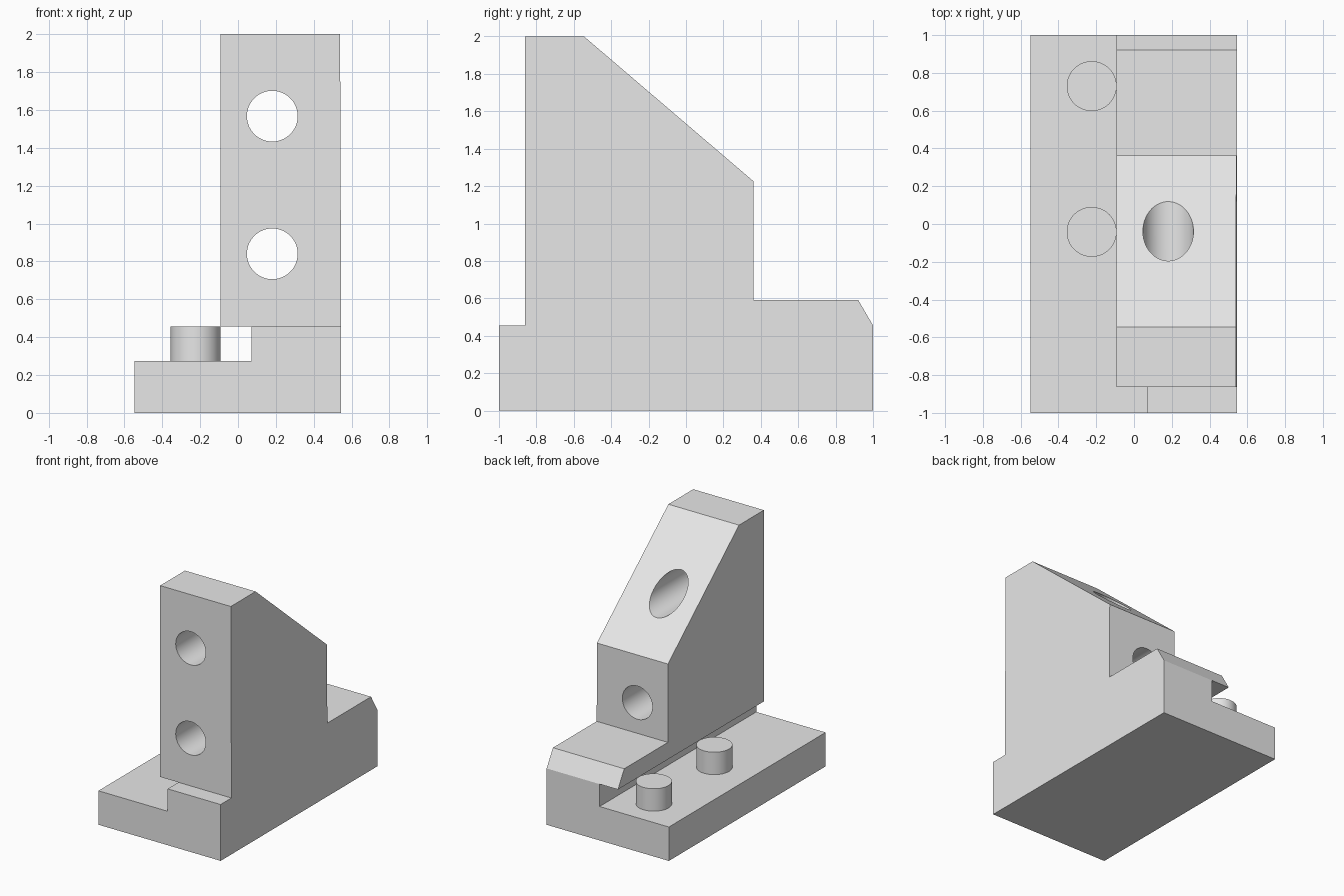
import bpy, bmesh, math
from mathutils import Vector, Matrix

if "Cube" in bpy.data.objects:
    bpy.data.objects.remove(bpy.data.objects["Cube"])

grey = bpy.data.materials.new("light_grey")
grey.diffuse_color = (0.8, 0.8, 0.8, 1)
grey.use_nodes = True
grey.node_tree.nodes["Principled BSDF"].inputs["Base Color"].default_value = grey.diffuse_color


def finish(bm, name):
    bmesh.ops.recalc_face_normals(bm, faces=bm.faces)
    mesh = bpy.data.meshes.new(name)
    bm.to_mesh(mesh)
    bm.free()
    mesh.materials.append(grey)
    obj = bpy.data.objects.new(name, mesh)
    bpy.context.collection.objects.link(obj)
    return obj


def extrude(name, points, offset):
    bm = bmesh.new()
    face = bm.faces.new([bm.verts.new(p) for p in points])
    new = bmesh.ops.extrude_face_region(bm, geom=[face])["geom"]
    bmesh.ops.translate(bm, vec=Vector(offset),
                        verts=[g for g in new if isinstance(g, bmesh.types.BMVert)])
    return finish(bm, name)


def cylinder(name, centre, radius, depth, along_y=False):
    bm = bmesh.new()
    bmesh.ops.create_cone(bm, cap_ends=True, segments=64, radius1=radius,
                          radius2=radius, depth=depth)
    turn = Matrix.Rotation(math.pi / 2 if along_y else 0, 4, 'X')
    bm.transform(Matrix.Translation(centre) @ turn)
    return finish(bm, name)


def smooth(obj):
    bpy.ops.object.select_all(action='DESELECT')
    obj.select_set(True)
    bpy.context.view_layer.objects.active = obj
    bpy.ops.object.shade_smooth_by_angle(angle=math.radians(30))


# Stepped base: thin plate with a raised rail on the right
base_profile = [(-0.547, 0), (0.545, 0), (0.545, 0.455), (0.072, 0.455),
                (0.072, 0.274), (-0.547, 0.274)]
extrude("base", [(x, -1, z) for x, z in base_profile], (0, 2, 0))

# Upright with sloped back, chamfered tail and an overhang on the left
side = [(-0.862, 0.455), (1, 0.455), (0.92, 0.592), (0.362, 0.592),
        (0.362, 1.225), (-0.545, 2), (-0.862, 2)]
upright = extrude("upright", [(-0.092, y, z) for y, z in side], (0.637, 0, 0))
for v in upright.data.vertices:  # very slight taper of the right wall
    if v.co.x > 0:
        v.co.x -= 0.006 * (v.co.z - 0.455) / 1.545

# Two round holes running front to back
for i, z in enumerate((0.84, 1.567)):
    cutter = cylinder(f"hole_cutter_{i + 1}", (0.181, 0, z), 0.134, 3, along_y=True)
    cutter.hide_render = True
    mod = upright.modifiers.new("hole", 'BOOLEAN')
    mod.operation = 'DIFFERENCE'
    mod.solver = 'EXACT'
    mod.object = cutter
    bpy.context.view_layer.objects.active = upright
    bpy.ops.object.modifier_apply(modifier=mod.name)
    bpy.data.objects.remove(cutter)
smooth(upright)

# Two pegs on the base plate
for i, y in enumerate((-0.042, 0.73)):
    smooth(cylinder(f"peg_{i + 1}", (-0.224, y, 0.364), 0.132, 0.182))
